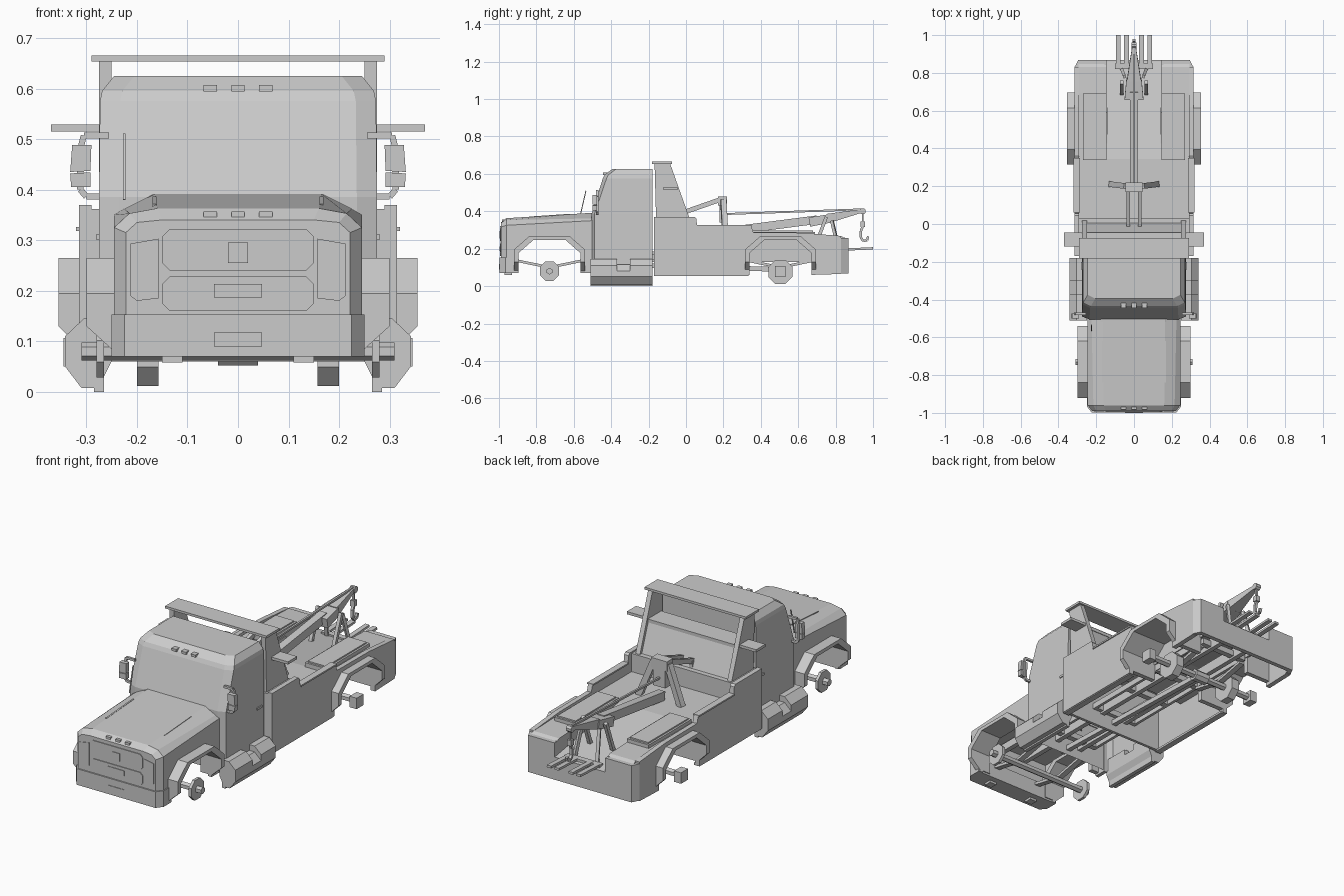
import bpy, bmesh, math
from mathutils import Vector

cube = bpy.data.objects.get("Cube")
if cube:
    bpy.data.objects.remove(cube, do_unlink=True)


def build(name, verts, faces, mirror=False):
    bm = bmesh.new()
    vs = [bm.verts.new(v) for v in verts]
    for f in faces:
        bm.faces.new([vs[i] for i in f])
    bmesh.ops.recalc_face_normals(bm, faces=bm.faces)
    mesh = bpy.data.meshes.new(name)
    bm.to_mesh(mesh)
    bm.free()
    obj = bpy.data.objects.new(name, mesh)
    bpy.context.collection.objects.link(obj)
    if mirror:
        obj.modifiers.new("Mirror", 'MIRROR')
    return obj


def loft(name, rings, mirror=False, cap_start=True):
    n = len(rings[0])
    verts = [v for ring in rings for v in ring]
    faces = [(k * n + i, k * n + (i + 1) % n, (k + 1) * n + (i + 1) % n, (k + 1) * n + i)
             for k in range(len(rings) - 1) for i in range(n)]
    faces.append(range(len(verts) - n, len(verts)))
    if cap_start:
        faces.append(range(n))
    return build(name, verts, faces, mirror)


def prism(name, axis, pts, a, b, mirror=False):
    """Extrude a 2D outline along an axis from a to b."""
    def place(p, d):
        v = list(p)
        v.insert("xyz".index(axis), d)
        return v
    return loft(name, [[place(p, d) for p in pts] for d in (a, b)], mirror)


def box(name, x, y, z, mirror=False):
    outline = [(x[0], y[0]), (x[1], y[0]), (x[1], y[1]), (x[0], y[1])]
    return prism(name, 'z', outline, z[0], z[1], mirror)


def beam(name, p, q, start, end=None, mirror=False):
    """Bar between two points; start and end are (width, height)."""
    p, q = Vector(p), Vector(q)
    d = (q - p).normalized()
    side = d.cross(Vector((0, 0, 1)))
    side = side.normalized() if side.length > 0.01 else Vector((1, 0, 0))
    up = side.cross(d)
    rings = [[c + side * i * w / 2 + up * j * h / 2
              for i, j in ((-1, -1), (1, -1), (1, 1), (-1, 1))]
             for c, (w, h) in ((p, start), (q, end or start))]
    return loft(name, rings, mirror)


def cylinder(name, y, z, r, x0, x1, sides, mirror=True):
    ring = [(y + r * math.cos(math.tau * (i + .5) / sides),
             z + r * math.sin(math.tau * (i + .5) / sides)) for i in range(sides)]
    return prism(name, 'x', ring, x0, x1, mirror)


def cut(obj, cutter):
    cutter.hide_render = True
    mod = obj.modifiers.new("Cut", 'BOOLEAN')
    mod.operation, mod.solver, mod.object = 'DIFFERENCE', 'EXACT', cutter
    bpy.context.view_layer.objects.active = obj
    bpy.ops.object.modifier_apply(modifier=mod.name)
    bpy.data.objects.remove(cutter, do_unlink=True)


def arch(c, half, top, bottom):
    s = top - .07
    return [(c - half, bottom), (c - half, s), (c - half + .08, top),
            (c + half - .08, top), (c + half, s), (c + half, bottom)]


def flare(name, c, x_in, x_body, x_out):
    """Angular wheel tunnel ending in a fender lip whose feet slope in."""
    rings = []
    for x, foot in ((x_in, .08), (x_body, .08), (x_out, .13)):
        strip = arch(c, .19, .265, foot) + arch(c, .165, .247, foot)[::-1]
        rings.append([(x, y, z) for y, z in strip])
    loft(name, rings, True)


def octagon(w, z0, z1, c):
    return [(-w + c, z0), (w - c, z0), (w, z0 + c), (w, z1 - c),
            (w - c, z1), (-w + c, z1), (-w, z1 - c), (-w, z0 + c)]


# Hood: lofted shell, hollowed, with the front wheel arches cut through
def hood_ring(y, w, z0, shoulder, edge, crown):
    half = [(w, z0), (w, shoulder), edge, crown]
    return [(x, y, z) for x, z in half] + [(-x, y, z) for x, z in half[::-1]]


hood = loft("hood", [
    hood_ring(-.99, .222, .08, .315, (.2, .335), (.15, .34)),
    hood_ring(-.96, .245, .07, .325, (.215, .353), (.16, .363)),
    hood_ring(-.5, .245, .07, .35, (.225, .362), (.165, .392))])
cut(hood, box("hood_hollow", (-.225, .225), (-.95, -.45), (0, .3)))
cut(hood, prism("arch_cutter", 'x', arch(-.73, .165, .247, 0), -.5, .5))
flare("front_wheel_arch", -.73, .18, .245, .3)
beam("hood_ridge", (.165, -.84, .369), (.165, -.62, .384), (.008, .005), mirror=True)

# Grille, headlights and bumper
prism("upper_grille", 'y', octagon(.15, .24, .322, .015), -.994, -.985)
prism("lower_grille", 'y', octagon(.15, .16, .228, .015), -.994, -.985)
box("grille_badge_plate", (-.02, .02), (-.997, -.99), (.255, .295))
box("grille_plate", (-.047, .047), (-.997, -.99), (.187, .213))
prism("headlight", 'y', [(.157, .185), (.2, .18), (.213, .19), (.213, .293), (.157, .303)],
      -.993, -.98, True)
bumper_plan = [(.25, -.9), (.25, -.965), (.225, -.997)]
prism("front_bumper", 'z', bumper_plan + [(-x, y) for x, y in bumper_plan[::-1]], .07, .153)
box("bumper_plate", (-.047, .047), (-1, -.99), (.09, .117))
box("tow_eye", (.11, .15), (-.97, -.93), (.058, .075), True)
for x in (-.055, 0, .055):
    box("hood_marker_light", (x - .013, x + .013), (-.983, -.965), (.344, .357))
    box("cab_marker_light", (x - .013, x + .013), (-.445, -.41), (.594, .607))


# Cab: stacked plan rings with softly chamfered windscreen corners
def cab_ring(z, w, front, chamfer):
    half = [(w, -.18), (w, front + chamfer), (w - .04, front)]
    return [(x, y, z) for x, y in half] + [(-x, y, z) for x, y in half[::-1]]


loft("cab", [cab_ring(.08, .275, -.505, .015), cab_ring(.385, .275, -.505, .015),
             cab_ring(.575, .273, -.445, .02), cab_ring(.595, .269, -.435, .02),
             cab_ring(.625, .245, -.395, .02)], cap_start=False)
beam("antenna", (-.225, -.565, .38), (-.225, -.535, .51), (.005, .005))
cowl = [(.245, .345), (.165, .392), (.16, .37), (.23, .335)]
prism("cowl_trim", 'y', cowl, -.52, -.49, True)
box("door_handle", (.27, .28), (-.24, -.2), (.3, .312), True)

# Mirrors on bent brackets
bracket = [(.255, .507), (.305, .507), (.312, .48), (.312, .4), (.3, .386), (.245, .386)]
for (x0, z0), (x1, z1) in zip(bracket, bracket[1:]):
    beam("mirror_bracket", (x0, -.475, z0), (x1, -.475, z1), (.012, .012), mirror=True)
prism("mirror", 'y', [(.292, .437), (.332, .435), (.328, .488), (.29, .488)], -.5, -.475, True)
prism("lower_mirror", 'y', [(.292, .405), (.33, .405), (.332, .432), (.292, .434)],
      -.5, -.475, True)

# Side steps: low tread between two taller ends
for name, y0, y1, top in (("step_front", -.51, -.37, .145), ("step_tread", -.37, -.3, .115),
                          ("step_rear", -.3, -.18, .145)):
    prism(name, 'y', [(.25, top), (.305, top), (.342, top - .035), (.342, .05),
                      (.31, .008), (.285, .008), (.285, 0), (.265, 0), (.265, .03), (.25, .06)],
          y0, y1, True)

# Bed: side panels with arches, decks and tail
rear_arch = arch(.505, .165, .25, .06)
prism("bed_side", 'x', [(-.17, .06)] + rear_arch + [
    (.83, .065), (.83, .268), (.62, .285), (.36, .287), (.35, .32),
    (.06, .32), (.055, .36), (.045, .37), (-.17, .37)], .29, .315, True)
flare("rear_wheel_arch", .505, .15, .305, .355)
box("bed_sill", (.28, .312), (-.17, .335), (.055, .066), True)
box("bulkhead_deck", (-.29, .29), (-.17, .03), (.345, .362))
box("bulkhead_front", (-.29, .29), (-.17, -.155), (.06, .35))
box("bulkhead_back", (-.29, .29), (.015, .03), (.25, .35))
box("bed_floor", (-.29, .29), (.03, .345), (.25, .268))
prism("bed_ramp", 'x', [(.345, .25), (.345, .268), (.86, .185), (.86, .167)], -.145, .145)
box("side_deck", (.145, .293), (.34, .69), (.25, .272), True)
box("side_deck_wall", (.145, .155), (.34, .85), (.165, .26), True)
prism("rear_side_deck", 'x', [(.69, .25), (.85, .24), (.85, .256), (.83, .267), (.69, .272)],
      .145, .293, True)
tail_plan = [(.315, .83), (.295, .868), (0, .868), (0, .845), (.285, .845), (.29, .82)]
prism("tail_panel", 'z', tail_plan, .068, .185, True)
prism("tail_corner", 'z', [(.315, .83), (.295, .868), (.145, .868), (.145, .845), (.285, .845),
                           (.29, .82)], .185, .258, True)
box("wheel_well_cover", (.145, .27), (.34, .69), (.265, .29), True)
box("wheel_well_top", (.155, .26), (.35, .68), (.29, .297), True)
prism("wheel_well_liner", 'x', arch(.505, .165, .255, .13), .14, .15, True)
beam("bed_rail_cap", (.303, .06, .322), (.303, .35, .322), (.034, .008), mirror=True)

# Light tower behind the cab
prism("tower_leg", 'x', [(-.16, .36), (.02, .36), (-.085, .655), (-.168, .655)],
      .25, .275, True)
box("tower_cap", (-.29, .29), (-.182, -.075), (.653, .665))
box("tower_shelf", (-.27, .27), (-.155, -.045), (.505, .522))
box("tower_wing", (.26, .37), (-.12, -.045), (.515, .529), True)
prism("tower_panel", 'x', [(-.01, .36), (.005, .36), (-.05, .51), (-.065, .51)], -.255, .255)

# Boom, its support frame and cable
beam("boom_base", (0, .2, .29), (0, .7, .355), (.04, .045))
beam("boom_collar", (0, .66, .342), (0, .77, .362), (.1, .05), (.08, .045))
beam("boom_tip", (0, .76, .362), (0, .945, .403), (.075, .05), (.018, .018))
beam("boom_cable", (0, .2, .385), (0, .935, .41), (.01, .01))
beam("support_arm", (.03, -.01, .395), (.03, .19, .465), (.018, .025), mirror=True)
beam("support_arm_foot", (.03, -.01, .4), (.03, -.01, .35), (.02, .03), mirror=True)
box("support_head", (-.045, .045), (.17, .22), (.43, .48))
box("winch_block", (-.035, .035), (.18, .22), (.34, .43))
beam("support_leg", (.04, .2, .46), (.12, .21, .265), (.03, .03), mirror=True)
beam("boom_brace", (.065, .75, .37), (.065, .69, .21), (.018, .018), mirror=True)
beam("boom_strut", (.05, .78, .35), (.065, .82, .18), (.016, .016), mirror=True)
cylinder("boom_pulley", .945, .4, .017, -.014, .014, 8, False)

# Hook
beam("hook_line", (0, .945, .4), (0, .945, .33), (.01, .01))
box("hook_block", (-.012, .012), (.933, .957), (.315, .345))
hook_path = [(.945, .32), (.935, .295), (.934, .26), (.948, .241), (.968, .246), (.974, .265)]
for (y0, z0), (y1, z1) in zip(hook_path, hook_path[1:]):
    beam("hook", (0, y0, z0), (0, y1, z1), (.014, .013))

# Lifting forks
for x in (.04, .084):
    beam("lift_fork", (x, .82, .194), (x, 1, .202), (.025, .012), mirror=True)
box("fork_crossbar", (-.1, .1), (.82, .85), (.18, .2))

# Chassis, springs and axles
box("chassis_rail", (.06, .085), (-.52, .84), (.13, .185), True)
box("front_chassis_rail", (.06, .085), (-.95, -.5), (.25, .29), True)
box("outer_rail", (.12, .135), (-.45, .68), (.14, .17), True)
for y in (-.45, -.15, .1, .33, .68):
    box("chassis_crossmember", (-.135, .135), (y - .015, y + .015), (.14, .17))
beam("drive_shaft", (0, -.55, .12), (0, .47, .09), (.025, .025))
for c in (-.73, .505):
    for s in (-1, 1):
        beam("leaf_spring", (.13, c, .1), (.13, c + s * .17, .135), (.03, .014), mirror=True)
    cylinder("axle", c, .08, .018, -.31, .31, 6, False)
cylinder("front_hub", -.73, .08, .056, .265, .28, 8)
cylinder("rear_drum", .505, .076, .07, .157, .2, 8)
cylinder("rear_hub_cap", .505, .078, .04, .305, .345, 4)
cylinder("differential", .505, .08, .03, -.04, .04, 8, False)
